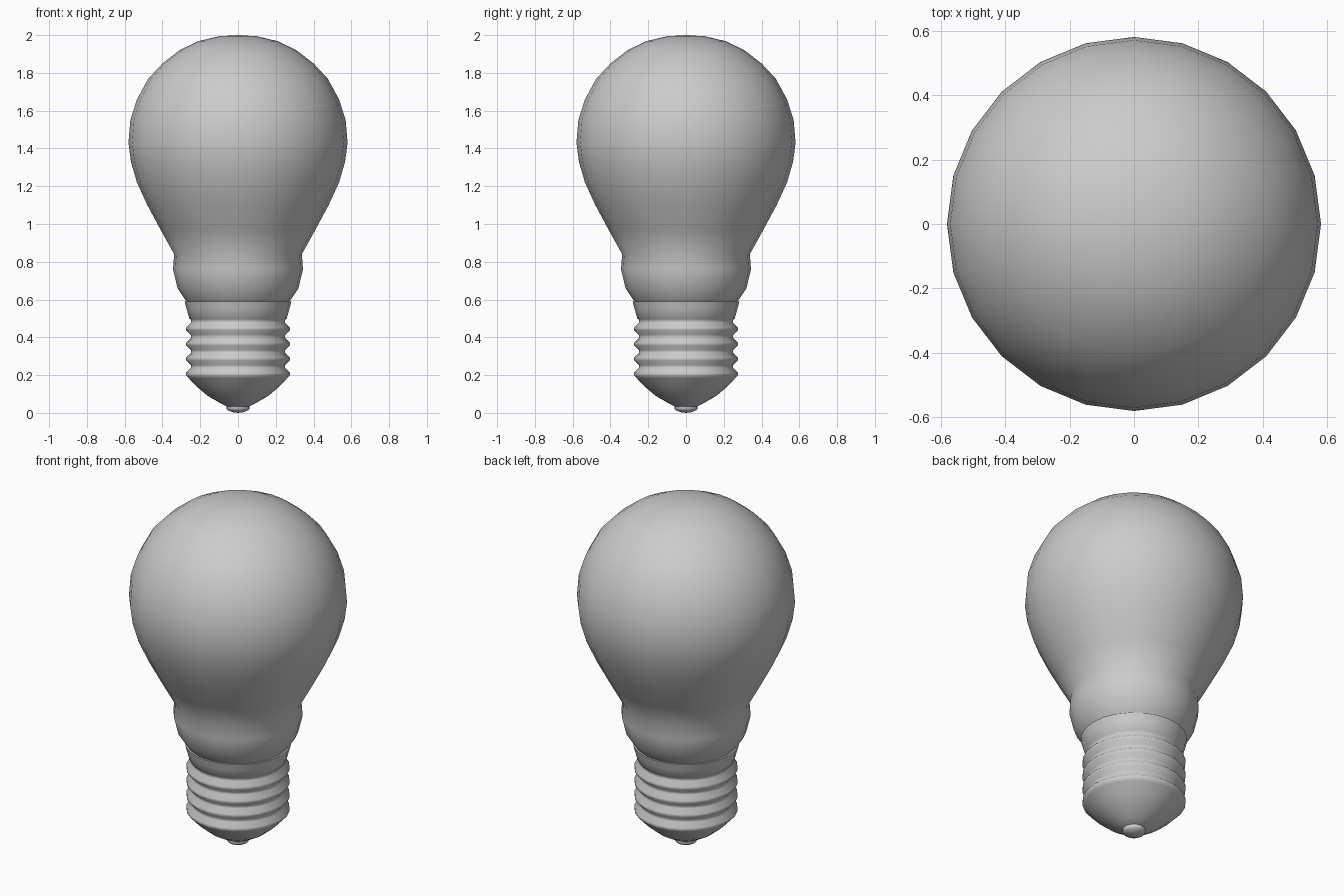
import bpy, bmesh, math

cube = bpy.data.objects.get("Cube")
if cube:
    bpy.data.objects.remove(cube)

SIDES = 24

grey = bpy.data.materials.new("soft grey")
grey.use_nodes = True
grey.diffuse_color = (0.6, 0.6, 0.6, 1)
grey.node_tree.nodes["Principled BSDF"].inputs["Base Color"].default_value = (0.6, 0.6, 0.6, 1)


def lathe(name, profile, angle):
    """Spin a (radius, height) profile, listed from bottom to top, around z."""
    bm = bmesh.new()
    verts = [bm.verts.new((r, 0, z)) for r, z in profile]
    edges = [bm.edges.new(pair) for pair in zip(verts, verts[1:])]
    bmesh.ops.spin(bm, geom=verts + edges, cent=(0, 0, 0), axis=(0, 0, 1),
                   angle=math.tau, steps=SIDES, use_merge=True)
    bmesh.ops.remove_doubles(bm, verts=bm.verts[:], dist=0.0005)
    bmesh.ops.recalc_face_normals(bm, faces=bm.faces[:])
    mesh = bpy.data.meshes.new(name)
    bm.to_mesh(mesh)
    bm.free()
    mesh.materials.append(grey)
    obj = bpy.data.objects.new(name, mesh)
    bpy.context.collection.objects.link(obj)
    bpy.ops.object.select_all(action='DESELECT')
    obj.select_set(True)
    bpy.context.view_layer.objects.active = obj
    bpy.ops.object.shade_smooth_by_angle(angle=math.radians(angle))
    return obj


# Glass envelope with its swollen neck
lathe("glass_bulb", [
    (0, 0.58), (0.265, 0.58), (0.28, 0.60), (0.32, 0.66), (0.344, 0.76),
    (0.338, 0.84), (0.41, 0.97), (0.48, 1.10), (0.535, 1.22), (0.567, 1.33),
    (0.58, 1.43), (0.57, 1.55), (0.535, 1.66), (0.475, 1.77), (0.40, 1.85),
    (0.31, 1.92), (0.21, 1.968), (0.1, 1.994), (0, 2.0)], 50)

# Screw base: tapered tip, four rounded thread rings, flared collar
base = [(0, 0.026), (0.06, 0.035), (0.10, 0.055), (0.16, 0.09), (0.22, 0.14), (0.262, 0.185)]
for ring in range(4):
    z = 0.205 + ring * 0.08
    base += [(0.274, z - 0.008), (0.274, z + 0.008), (0.25, z + 0.032), (0.25, z + 0.048)]
base += [(0.258, 0.50), (0.272, 0.55), (0.283, 0.59), (0.25, 0.59)]
lathe("screw_base", base, 60)

# Small contact at the very bottom
lathe("contact_tip", [(0, 0), (0.025, 0.003), (0.055, 0.014), (0.06, 0.022), (0.06, 0.036), (0, 0.04)], 50)
